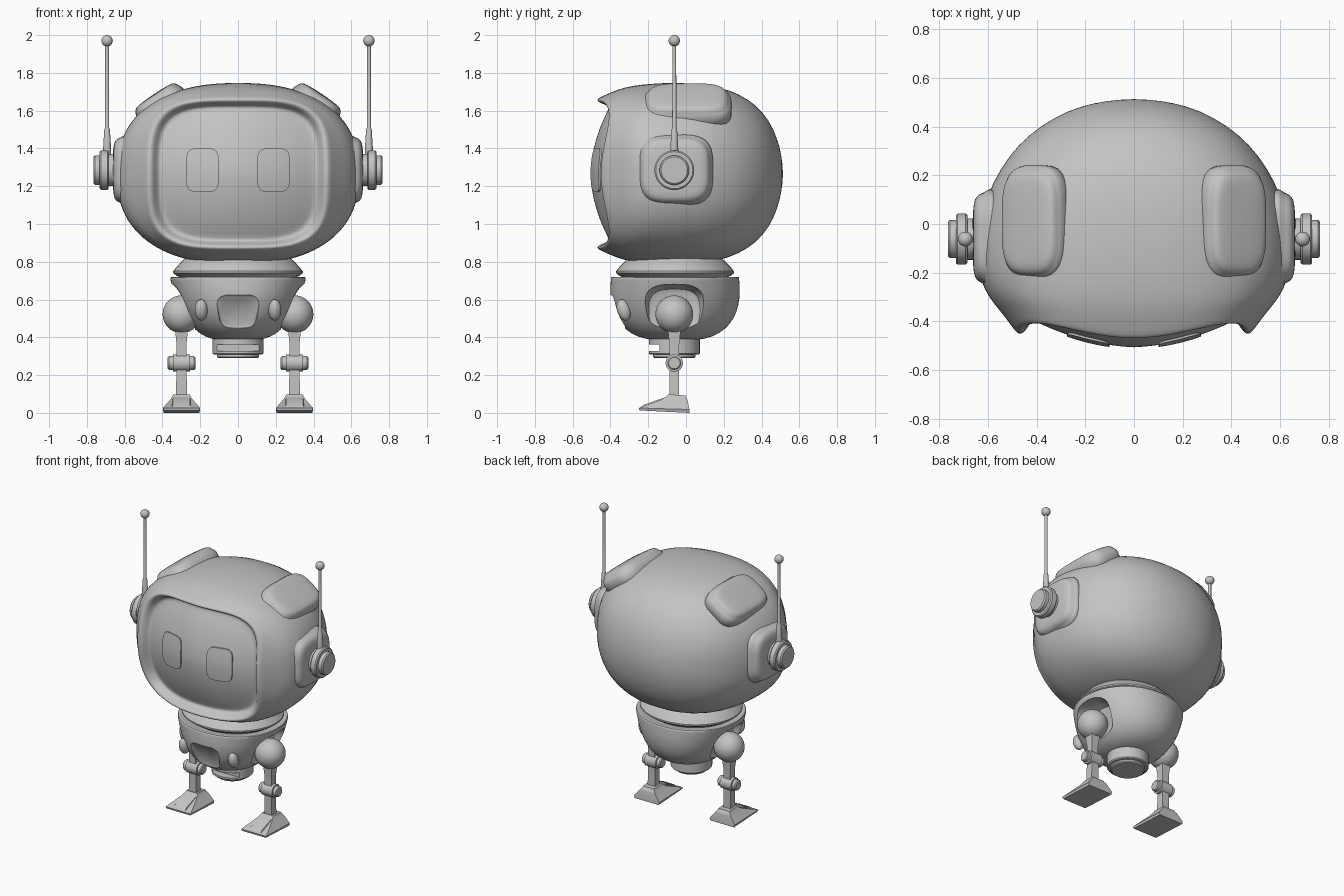
import bpy, bmesh, math
from mathutils import Matrix, Vector

if "Cube" in bpy.data.objects:
    bpy.data.objects.remove(bpy.data.objects["Cube"])

grey = bpy.data.materials.new("soft_grey")
grey.diffuse_color = (0.55, 0.55, 0.55, 1)
grey.use_nodes = True
grey.node_tree.nodes["Principled BSDF"].inputs["Base Color"].default_value = grey.diffuse_color


def T(x, y, z):
    return Matrix.Translation((x, y, z))


def outline(a, b, n=2.0, count=48):
    """Superellipse outline: n=2 is an ellipse, larger n is a rounded rectangle."""
    pts = []
    for i in range(count):
        t = 2 * math.pi * i / count
        c, s = math.cos(t), math.sin(t)
        r = (abs(c / a) ** n + abs(s / b) ** n) ** (-1 / n)
        pts.append((r * c, r * s))
    return pts


def smooth(ob, angle=35):
    bpy.ops.object.select_all(action='DESELECT')
    ob.select_set(True)
    bpy.context.view_layer.objects.active = ob
    bpy.ops.object.shade_smooth_by_angle(angle=math.radians(angle))


def loft(name, rings, M=Matrix(), mirror=False, sub=0, angle=35):
    """Skin a stack of equal-length rings and cap both ends."""
    bm = bmesh.new()
    vs = [[bm.verts.new(M @ Vector(p)) for p in ring] for ring in rings]
    n = len(vs[0])
    for a, b in zip(vs, vs[1:]):
        for i in range(n):
            j = (i + 1) % n
            bm.faces.new((a[i], a[j], b[j], b[i]))
    bm.faces.new(vs[0])
    bm.faces.new(vs[-1])
    bmesh.ops.recalc_face_normals(bm, faces=bm.faces)
    me = bpy.data.meshes.new(name)
    bm.to_mesh(me)
    bm.free()
    me.materials.append(grey)
    ob = bpy.data.objects.new(name, me)
    bpy.context.collection.objects.link(ob)
    smooth(ob, angle)
    if mirror:
        ob.modifiers.new("mirror", 'MIRROR').use_mirror_merge = False
    if sub:
        m = ob.modifiers.new("sub", 'SUBSURF')
        m.levels = m.render_levels = sub
    return ob


def stack(name, profile, n=2.0, M=Matrix(), **kw):
    """profile: (half_x, half_y, height) sections."""
    return loft(name, [[(u, v, h) for u, v in outline(a, b, n)] for a, b, h in profile], M, **kw)


def revolve(name, profile, M=Matrix(), **kw):
    return stack(name, [(r, r, h) for r, h in profile], 2.0, M, **kw)


def ball(name, c, r, M=Matrix(), **kw):
    prof = [(max(r[0] * math.sin(t), .0005), max(r[1] * math.sin(t), .0005), -r[2] * math.cos(t))
            for t in (math.pi * i / 20 for i in range(21))]
    return stack(name, prof, 2.0, T(*c) @ M, **kw)


def pad(name, M, hx, hy, h, d):
    """Soft rounded-square cushion that flares into the surface below."""
    prof = [(1.12, -d), (1.08, -.1 * h), (1.02, .1 * h), (.985, .35 * h), (.95, .62 * h), (.87, .86 * h),
            (.72, .98 * h), (.4, 1.04 * h), (.02, 1.06 * h)]
    return stack(name, [(hx * s, hy * s, z) for s, z in prof], 3.6, M, mirror=True, sub=1, angle=80)


def blocks(name, secs, M=Matrix(), **kw):
    """secs: (half_x, y_min, y_max, z_min_y, z_max_y) rectangular sections."""
    return loft(name, [[(-a, y0, z0), (a, y0, z0), (a, y1, z1), (-a, y1, z1)] for a, y0, y1, z0, z1 in secs], M, **kw)


def cut(ob, cutters):
    for c in cutters:
        c.hide_render = True
        m = ob.modifiers.new("cut", 'BOOLEAN')
        m.object, m.operation, m.solver = c, 'DIFFERENCE', 'EXACT'
    bpy.ops.object.select_all(action='DESELECT')
    ob.select_set(True)
    bpy.context.view_layer.objects.active = ob
    bpy.ops.object.convert(target='MESH')
    for c in cutters:
        bpy.data.objects.remove(c)
    smooth(ob, 40)


# ---- head: shell, flared visor rim and bulged screen in one skin ----
HZ = 1.266


def screen_y(x, z):
    return -.507 + .65 * x * x + .83 * z * z


# y, half width, half height, squareness, blend to screen curve, lift off screen
HEAD = [(.513, .02, .02, 2, 0, 0), (.507, .11, .09, 2, 0, 0), (.485, .22, .185, 2.05, 0, 0),
        (.44, .325, .285, 2.15, 0, 0), (.37, .430, .365, 2.25, 0, 0), (.28, .515, .424, 2.3, 0, 0),
        (.17, .582, .461, 2.35, 0, 0), (.05, .625, .478, 2.35, 0, 0), (-.08, .644, .482, 2.35, 0, 0),
        (-.18, .644, .477, 2.4, 0, 0), (-.27, .618, .466, 2.5, .3, 0), (-.34, .575, .447, 2.8, .6, .03),
        (-.40, .522, .422, 3.2, .85, .06), (0, .490, .403, 3.6, 1, .088), (0, .473, .392, 3.8, 1, .092),
        (0, .452, .378, 3.8, 1, .075), (0, .430, .364, 3.8, 1, .025), (0, .412, .352, 3.8, 1, 0),
        (0, .38, .325, 3.8, 1, 0), (0, .28, .25, 3.5, 1, 0), (0, .15, .13, 2.5, 1, 0), (0, .02, .02, 2, 1, 0)]
loft("head", [[(u, (1 - w) * y + w * (screen_y(u, v) - off), HZ + v) for u, v in outline(a, b, n, 72)]
              for y, a, b, n, w, off in HEAD], sub=1, angle=180)

# ---- eyes: thin plates on the screen ----
EX, EZ = .188, 1.285
loft("eye", [[(EX + u, screen_y(EX + u, EZ - HZ + v) + dy, EZ + v) for u, v in outline(a, b, 4.5)]
             for a, b, dy in [(.087, .116, .004), (.087, .116, -.005), (.05, .07, -.005), (.005, .007, -.005)]],
     mirror=True)

# ---- pads on the crown and ears ----
SIDE = Matrix.Rotation(math.pi / 2, 4, 'Y')
pad("crown_pad", T(.42, .008, 1.647) @ Matrix.Rotation(math.radians(34), 4, 'Y'), .138, .218, .045, .13)
pad("ear_pad", T(.605, -.058, 1.285) @ SIDE, .175, .187, .056, .06)

# ---- ear hubs and antennas ----
revolve("ear_hub", [(.085, .63), (.085, .685), (.098, .685), (.105, .692), (.105, .725), (.098, .732),
                    (.078, .732), (.078, .757), (.07, .765), (.01, .765)], T(0, -.062, 1.285) @ SIDE, mirror=True)
revolve("antenna", [(.022, 1.36), (.021, 1.40), (.015, 1.50), (.011, 1.51), (.010, 1.96)],
        T(.693, -.062, 0), mirror=True)
ball("antenna_tip", (.693, -.062, 1.97), (.03, .03, .03), mirror=True)

# ---- neck collar ----
CY = -.058
stack("neck", [(.25, .22, .84), (.295, .262, .805), (.325, .295, .772), (.343, .312, .750), (.343, .312, .740),
               (.325, .295, .726), (.30, .27, .715), (.28, .25, .69)], 2.0, T(0, CY, 0))

# ---- torso bowl with leg sockets and a front recess ----
torso = stack("torso", [(.02, .02, .383), (.11, .12, .384), (.175, .20, .402), (.23, .265, .44), (.275, .315, .50),
                        (.312, .338, .57), (.338, .345, .64), (.354, .341, .69), (.361, .340, .712),
                        (.359, .338, .720), (.34, .32, .721), (.30, .28, .70), (.02, .02, .70)],
              2.1, T(0, CY, 0), sub=1)
socket = stack("socket_cutter", [(.09, .115, 0), (.112, .135, .01), (.122, .147, .035), (.135, .165, .08),
                                 (.15, .185, .3)], 3, T(.225, -.062, .543) @ SIDE, mirror=True)
recess_M = T(0, -.352, .54) @ Matrix.Rotation(math.radians(113), 4, 'X')
recess = loft("recess_cutter", [[(u * s * (1 + 1.6 * v), v * s, h) for u, v in outline(.115, .105, 5)]
                                for s, h in [(.8, 0), (.9, .006), (1, .03), (1.2, .09), (1.2, .2)]], recess_M)
cut(torso, [socket, recess])
ball("torso_bump", (.195, -.33, .545), (.034, .035, .058), Matrix.Rotation(.3, 4, 'X'), mirror=True)

# ---- underside drum with a front slot ----
drum = revolve("belly_drum", [(.12, .42), (.135, .40), (.135, .315), (.128, .308), (.112, .308), (.112, .297),
                              (.104, .29), (.01, .29)], T(0, -.062, 0))
slot = blocks("slot_cutter", [(.11, -.3, -.14, .328, .328), (.11, -.3, -.14, .362, .362)])
cut(drum, [slot])

# ---- legs ----
LX, LY = .299, -.062
ball("hip_ball", (LX, LY, .522), (.1, .1, .1), mirror=True)
leg = T(LX, LY, 0)
blocks("upper_leg", [(.026, -.026, .026, .28, .28), (.026, -.026, .026, .36, .36), (.034, -.034, .034, .44, .44)],
       leg, mirror=True)
revolve("knee_joint", [(.03, -.073), (.036, -.067), (.036, -.046), (.046, -.044), (.046, .044), (.036, .046),
                       (.036, .067), (.03, .073)], T(LX, LY, .264) @ SIDE, mirror=True)
blocks("lower_leg", [(.03, -.026, .026, .08, .08), (.026, -.026, .026, .25, .25)], leg, mirror=True)

# ---- wedge feet with a raised toe plate ----
blocks("foot", [(.094, -.185, .080, .013, 0), (.099, -.188, .080, .026, .018), (.058, -.065, .070, .072, .070),
                (.048, -.040, .062, .088, .082), (.044, -.032, .058, .098, .092)], leg, mirror=True, angle=15)
blocks("toe_plate", [(.055, -.184, -.06, .02, .04), (.045, -.165, -.05, .042, .082)], leg, mirror=True)
